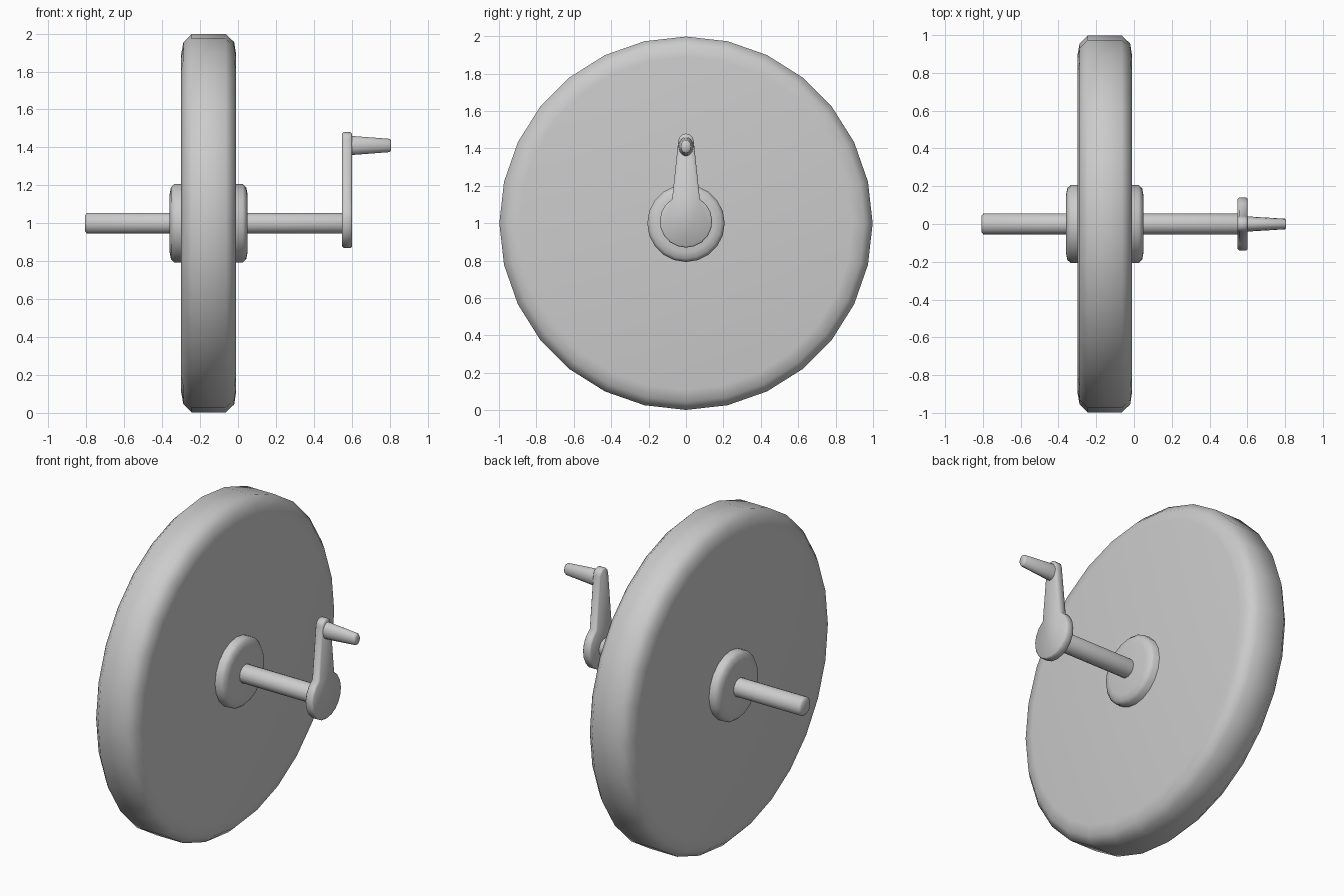
import bpy, bmesh
from math import cos, sin, pi, radians

if "Cube" in bpy.data.objects:
    bpy.data.objects.remove(bpy.data.objects["Cube"])


def finish(name, bm, angle):
    bmesh.ops.recalc_face_normals(bm, faces=bm.faces)
    mesh = bpy.data.meshes.new(name)
    bm.to_mesh(mesh)
    bm.free()
    ob = bpy.data.objects.new(name, mesh)
    bpy.context.collection.objects.link(ob)
    bpy.ops.object.select_all(action='DESELECT')
    ob.select_set(True)
    bpy.context.view_layer.objects.active = ob
    bpy.ops.object.shade_smooth_by_angle(angle=radians(angle))
    return ob


def lathe_x(name, profile, sides, z=1.0, y_scale=1.0, angle=50, turn=0.0):
    """Turn (x, radius) points around a line parallel to x, with capped ends."""
    bm = bmesh.new()
    rings = []
    for x, r in profile:
        ring = []
        for i in range(sides):
            a = 2 * pi * i / sides + turn
            ring.append(bm.verts.new((x, r * y_scale * cos(a), z + r * sin(a))))
        rings.append(ring)
    for a, b in zip(rings, rings[1:]):
        for i in range(sides):
            j = (i + 1) % sides
            bm.faces.new((a[i], a[j], b[j], b[i]))
    bm.faces.new(rings[0])
    bm.faces.new(rings[-1])
    return finish(name, bm, angle)


# Grinding wheel with softened rim
lathe_x("grinding_wheel",
        [(-0.30, 0.89), (-0.288, 0.955), (-0.245, 0.998),
         (-0.065, 0.998), (-0.02, 0.955), (-0.01, 0.89)], 28, angle=60)

# Hub collars on both faces of the wheel
for side, name in ((-1, "left_hub"), (1, "right_hub")):
    mid = -0.155
    lathe_x(name, [(mid + side * d, r) for d, r in
                   ((0.10, 0.207), (0.18, 0.207), (0.198, 0.19), (0.205, 0.155))],
            20, angle=60)

# Axle
lathe_x("axle", [(-0.808, 0.042), (-0.797, 0.056), (0.545, 0.056), (0.56, 0.05)],
        14, angle=60)

# Crank arm: round boss tapering sharply into a narrow arm
outline = []
for i in range(17):
    a = radians(122 + (418 - 122) * i / 16)
    outline.append((0.14 * cos(a), 1.01 + 0.14 * sin(a)))
for i in range(7):
    a = radians(5 + 170 * i / 6)
    outline.append((0.041 * cos(a), 1.439 + 0.041 * sin(a)))
bm = bmesh.new()
face = bm.faces.new([bm.verts.new((0.549, y, z)) for y, z in outline])
ext = bmesh.ops.extrude_face_region(bm, geom=[face])
bmesh.ops.translate(bm, vec=(0.052, 0, 0),
                    verts=[v for v in ext["geom"] if isinstance(v, bmesh.types.BMVert)])
rims = [e for e in bm.edges if abs(e.verts[0].co.x - e.verts[1].co.x) < 1e-5]
bmesh.ops.bevel(bm, geom=rims, offset=0.007, segments=1, affect='EDGES')
finish("crank_arm", bm, 50)

# Tapered oval grip
lathe_x("crank_grip", [(0.59, 0.051), (0.62, 0.05), (0.798, 0.036), (0.806, 0.029)],
        14, z=1.41, y_scale=0.78, angle=60)
